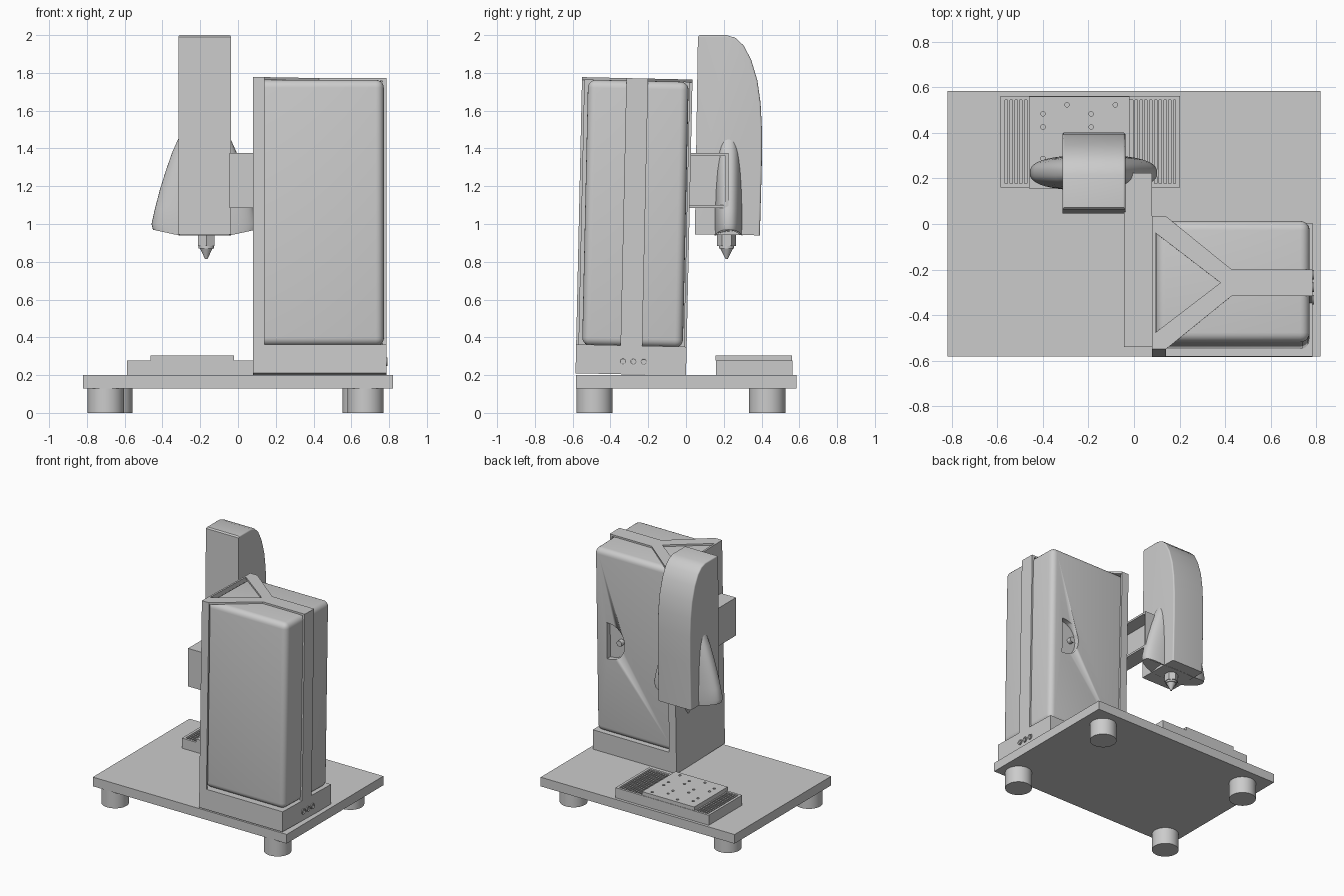
import bpy, bmesh, math
from mathutils import Matrix, Vector

if "Cube" in bpy.data.objects:
    bpy.data.objects.remove(bpy.data.objects["Cube"])

TILT = (Matrix.Translation((0, 0, 0.2)) @ Matrix.Rotation(-0.022, 4, 'X')
        @ Matrix.Translation((0, 0, -0.2)))   # the column leans slightly


def finish(name, bm, smooth=True, tilt=False):
    bmesh.ops.recalc_face_normals(bm, faces=bm.faces)
    me = bpy.data.meshes.new(name)
    bm.to_mesh(me)
    bm.free()
    if smooth:
        me.shade_smooth()
        me.set_sharp_from_angle(angle=math.radians(32))
    ob = bpy.data.objects.new(name, me)
    bpy.context.collection.objects.link(ob)
    if tilt:
        ob.matrix_world = TILT
    return ob


def add_box(bm, x0, x1, y0, y1, z0, z1):
    m = (Matrix.Translation(((x0 + x1) / 2, (y0 + y1) / 2, (z0 + z1) / 2))
         @ Matrix.Diagonal((x1 - x0, y1 - y0, z1 - z0, 1)))
    bmesh.ops.create_cube(bm, size=1, matrix=m)


def boxes(name, *dims, tilt=False, bevel=0):
    bm = bmesh.new()
    for d in dims:
        add_box(bm, *d)
    if bevel:
        bmesh.ops.bevel(bm, geom=bm.edges[:], offset=bevel, segments=5,
                        profile=0.5, affect='EDGES')
    return finish(name, bm, bevel > 0, tilt)


def add_cyl(bm, c, r, d, axis='Z', n=24, r2=None):
    rot = {'Z': Matrix(), 'X': Matrix.Rotation(math.pi / 2, 4, 'Y'),
           'Y': Matrix.Rotation(math.pi / 2, 4, 'X')}[axis].to_4x4()
    bmesh.ops.create_cone(bm, cap_ends=True, segments=n, radius1=r,
                          radius2=r if r2 is None else r2, depth=d,
                          matrix=Matrix.Translation(c) @ rot)


def add_prism(bm, pts, vec):
    f = bm.faces.new([bm.verts.new(p) for p in pts])
    ext = bmesh.ops.extrude_face_region(bm, geom=[f])['geom']
    bmesh.ops.translate(bm, vec=Vector(vec),
                        verts=[v for v in ext if isinstance(v, bmesh.types.BMVert)])
    # extrude may leave or consume the source face: close any open loop
    bmesh.ops.holes_fill(bm, edges=[e for e in bm.edges if e.is_boundary])


def cut(ob, cutter):
    cutter.hide_render = True
    cutter.hide_viewport = True
    cutter.display_type = 'WIRE'
    m = ob.modifiers.new('cut', 'BOOLEAN')
    m.operation, m.solver, m.object = 'DIFFERENCE', 'EXACT', cutter


# Base plate and feet
boxes('base_plate', (-0.82, 0.82, -0.583, 0.585, 0.13, 0.2))
bm = bmesh.new()
for x, y in ((-0.70, -0.485), (0.675, -0.485), (-0.655, 0.43), (0.65, 0.43)):
    add_cyl(bm, (x, y, 0.066), 0.096, 0.132, n=40)
finish('feet', bm)

# Column plinth with three round connectors on its right side
boxes('column_plinth', (0.08, 0.785, -0.585, 0, 0.197, 0.35), tilt=True)
bm = bmesh.new()
for i in range(3):
    add_cyl(bm, (0.785, -0.335 + 0.055 * i, 0.265), 0.021, 0.014, 'X')
connectors = finish('connectors', bm, tilt=True)
bm = bmesh.new()
for i in range(3):
    add_cyl(bm, (0.79, -0.335 + 0.055 * i, 0.265), 0.014, 0.02, 'X')
cut(connectors, finish('connector_cutter', bm, tilt=True))

# Rounded column body with a D-shaped pocket in the back
body = boxes('column_body', (0.096, 0.772, -0.553, -0.02, 0.345, 1.752),
             tilt=True, bevel=0.042)
bm = bmesh.new()
arc = [(0.68 - 0.16 * math.cos(t) ** 0.8, 1.06 + 0.14 * math.sin(t))
       for t in [math.radians(a) for a in range(-88, 89, 11)]]
add_prism(bm, [(x, -0.06, z) for x, z in arc], (0, 0.1, 0))
cut(body, finish('pocket_cutter', bm, tilt=True))
bm = bmesh.new()
add_cyl(bm, (0.57, -0.045, 1.06), 0.022, 0.04, 'Y')
finish('pocket_button', bm, tilt=True)

# Column frame: left channel, Y-shaped top strap, right strap
boxes('frame_channel', (0.08, 0.094, -0.585, 0, 0.35, 1.765),
      (0.08, 0.14, -0.585, -0.57, 0.35, 1.765),
      (0.08, 0.14, -0.015, 0, 0.35, 1.765), tilt=True)
bm = bmesh.new()
half = [(0.08, 0.2925), (0.14, 0.2925), (0.43, 0.0575), (0.785, 0.0575)]
outline = half + [(x, -y) for x, y in reversed(half)]
outline += [(0.08, -0.23), (0.38, 0), (0.08, 0.23)]
add_prism(bm, [(x, y - 0.2925, 1.75) for x, y in outline], (0, 0, 0.015))
finish('top_strap', bm, False, True)
boxes('side_strap', (0.765, 0.785, -0.35, -0.235, 0.34, 1.76), tilt=True)

# Horizontal arm, a channel open towards the column
boxes('arm', (-0.045, -0.025, -0.54, 0.225, 1.085, 1.375),
      (-0.045, 0.08, -0.54, 0.225, 1.36, 1.375),
      (-0.045, 0.08, -0.54, 0.225, 1.085, 1.10),
      (-0.045, 0.08, -0.54, -0.525, 1.085, 1.375),
      (-0.045, 0.08, 0.21, 0.225, 1.085, 1.375))

# Tool head: side profile extruded across, back and top edges rounded
bm = bmesh.new()
prof = [(0.047, 0.945), (0.063, 1.99), (0.072, 2.0), (0.215, 2.0), (0.262, 1.985),
        (0.305, 1.945), (0.345, 1.87), (0.378, 1.76), (0.395, 1.64), (0.402, 1.5),
        (0.401, 1.3), (0.391, 0.94)]
add_prism(bm, [(-0.315, y, z) for y, z in prof], (0.277, 0, 0))
sel = []
for e in bm.edges:
    a, b = e.verts
    back = all(v.co.y > 0.2 or v.co.z > 1.995 for v in (a, b))
    if abs(a.co.x - b.co.x) < 1e-5 and back and max(a.co.z, b.co.z) > 0.95:
        sel.append(e)
bmesh.ops.bevel(bm, geom=sel, offset=0.065, segments=6, profile=0.5,
                affect='EDGES', clamp_overlap=True)
finish('tool_head', bm)

# Flared wings on both sides of the head, lofted from oval sections
bm = bmesh.new()
rings = []
N = 48
for z, a, b in ((0.94, 0.272, 0.075), (1.0, 0.28, 0.078), (1.08, 0.262, 0.078),
                (1.18, 0.236, 0.077), (1.28, 0.205, 0.075), (1.38, 0.17, 0.07),
                (1.47, 0.13, 0.06)):
    ring = []
    for i in range(N):
        t = 2 * math.pi * i / N
        c, s = math.cos(t), math.sin(t)
        x = a * math.copysign(abs(c) ** 0.8, c)
        y = b * math.copysign(abs(s) ** 0.8, s)
        dz = max(0, abs(x) - 0.137) * 0.22 if z < 0.95 else 0
        ring.append(bm.verts.new((-0.178 + x, 0.225 + y, z + dz)))
    rings.append(ring)
for r0, r1 in zip(rings, rings[1:]):
    for i in range(N):
        j = (i + 1) % N
        bm.faces.new((r0[i], r0[j], r1[j], r1[i]))
bm.faces.new(rings[0])
bm.faces.new(rings[-1])
finish('head_wings', bm)

# Nozzle: hexagonal nut, collar and pointed tip
bm = bmesh.new()
add_cyl(bm, (-0.168, 0.215, 0.917), 0.05, 0.065, n=6)
add_cyl(bm, (-0.168, 0.215, 0.88), 0.04, 0.02)
add_cyl(bm, (-0.168, 0.215, 0.843), 0.006, 0.058, r2=0.034)
finish('nozzle', bm)

# Bed tray with rims and slats
tray = [(-0.587, 0.203, 0.16, 0.563, 0.2, 0.225),
        (-0.587, 0.203, 0.16, 0.178, 0.2, 0.277), (-0.587, 0.203, 0.545, 0.563, 0.2, 0.277),
        (-0.587, -0.567, 0.16, 0.563, 0.2, 0.277), (0.183, 0.203, 0.16, 0.563, 0.2, 0.277),
        (-0.46, -0.02, 0.165, 0.558, 0.2, 0.277)]
for start, count in ((-0.555, 5), (-0.005, 9)):
    for i in range(count):
        x = start + 0.021 * i
        tray.append((x, x + 0.01, 0.17, 0.55, 0.21, 0.272))
boxes('bed_tray', *tray)

# Build plate with small holes
plate = boxes('build_plate', (-0.462, -0.02, 0.155, 0.56, 0.277, 0.305))
bm = bmesh.new()
for i in range(4):
    for j in range(4):
        off = 0.02 * (-1) ** (i + j)
        add_cyl(bm, (-0.40 + 0.106 * i, 0.21 + 0.098 * j + off, 0.305), 0.01, 0.03, n=12)
cut(plate, finish('plate_hole_cutter', bm))
